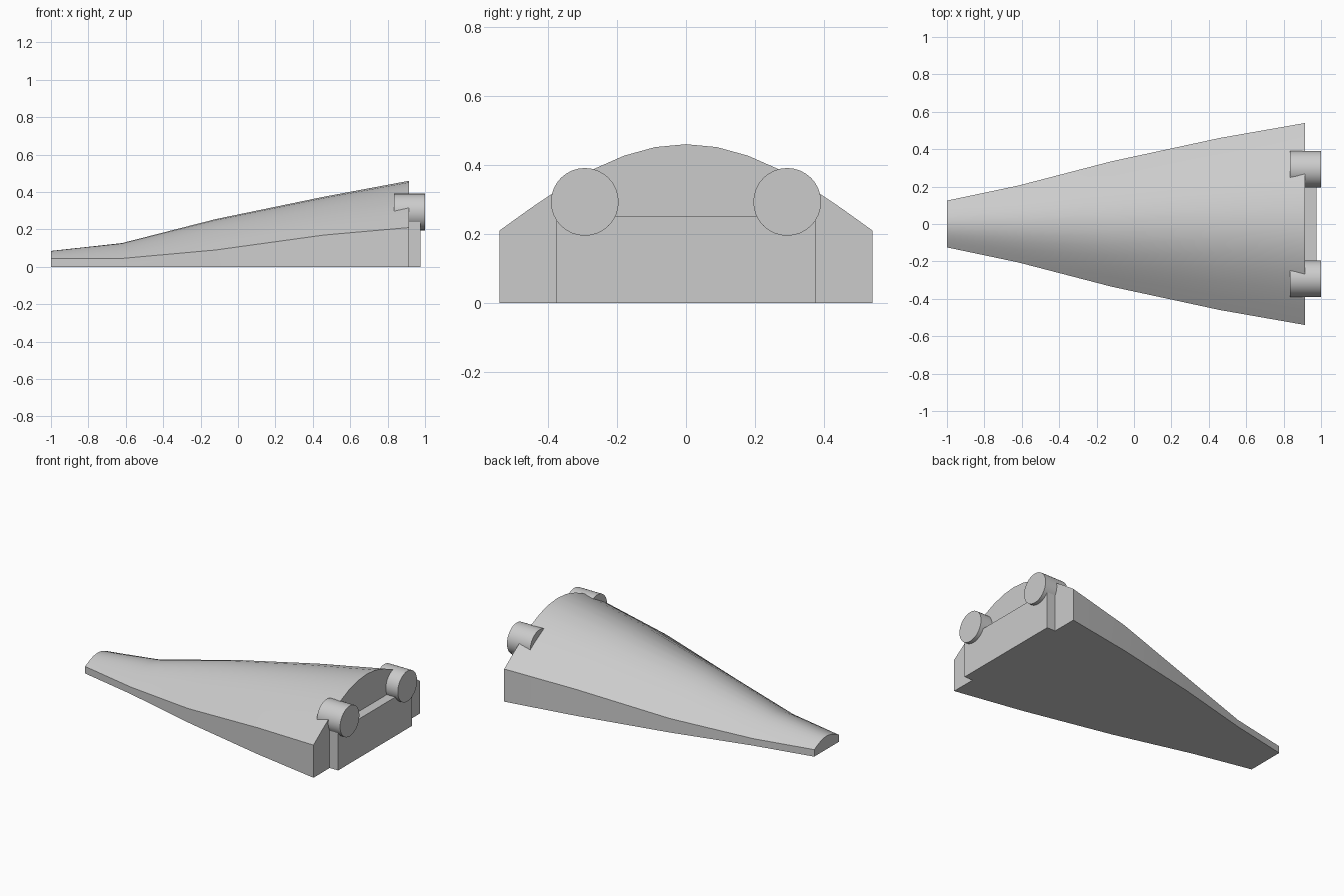
import bpy, bmesh, math

cube = bpy.data.objects.get("Cube")
if cube:
    bpy.data.objects.remove(cube, do_unlink=True)

grey = bpy.data.materials.new("plain grey")
grey.use_nodes = True
GREY = (0.6, 0.6, 0.6, 1)
grey.diffuse_color = GREY
grey.node_tree.nodes["Principled BSDF"].inputs["Base Color"].default_value = GREY


def finish(obj):
    obj.data.materials.append(grey)
    bpy.ops.object.select_all(action="DESELECT")
    obj.select_set(True)
    bpy.context.view_layer.objects.active = obj
    bpy.ops.object.shade_smooth_by_angle(angle=math.radians(25))


# Tapered hull: stations of x, half width, side height, crown height
STATIONS = [
    (-1.0, 0.125, 0.045, 0.085),
    (-0.62, 0.205, 0.045, 0.127),
    (-0.12, 0.335, 0.09, 0.255),
    (0.46, 0.46, 0.17, 0.375),
    (0.915, 0.54, 0.21, 0.46),
]
STEPS = 12


def section(half, side, crown):
    points = [(-half, 0)]
    for i in range(STEPS + 1):
        t = 2 * i / STEPS - 1
        points.append((t * half, side + (crown - side) * math.cos(t * math.pi / 2)))
    return points + [(half, 0)]


bm = bmesh.new()
rings = [[bm.verts.new((x, y, z)) for y, z in section(*dims)] for x, *dims in STATIONS]
for a, b in zip(rings, rings[1:]):
    for i in range(len(a)):
        j = (i + 1) % len(a)
        bm.faces.new((a[i], a[j], b[j], b[i]))
bm.faces.new(rings[0])
bm.faces.new(rings[-1])
bmesh.ops.recalc_face_normals(bm, faces=bm.faces)
mesh = bpy.data.meshes.new("hull")
bm.to_mesh(mesh)
bm.free()
hull = bpy.data.objects.new("hull", mesh)
bpy.context.collection.objects.link(hull)
finish(hull)

# Block across the wide end
bpy.ops.mesh.primitive_cube_add(size=1, location=(0.925, 0, 0.125))
block = bpy.context.object
block.name = "end_block"
block.scale = (0.1, 0.75, 0.25)
finish(block)

# Pair of round thrusters
for name, side in (("front_thruster", -1), ("back_thruster", 1)):
    bpy.ops.mesh.primitive_cylinder_add(
        vertices=32, radius=0.098, depth=0.165,
        location=(0.9175, side * 0.293, 0.293), rotation=(0, math.pi / 2, 0))
    thruster = bpy.context.object
    thruster.name = name
    finish(thruster)
